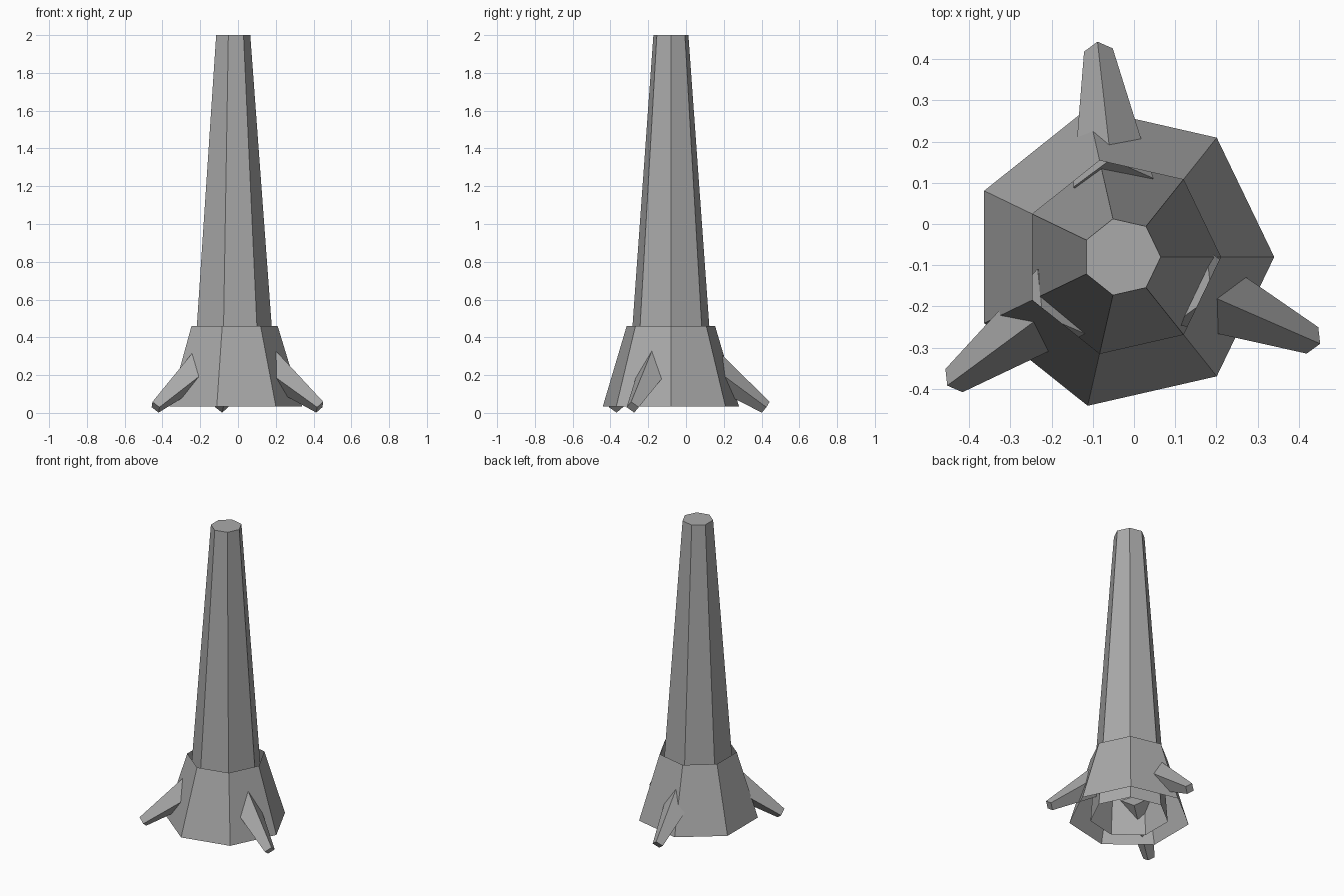
import bpy, bmesh, math
from mathutils import Vector

if "Cube" in bpy.data.objects:
    bpy.data.objects.remove(bpy.data.objects["Cube"])

CX, CY = -0.03, -0.08          # tower axis

grey = bpy.data.materials.new("plain grey")
grey.diffuse_color = (0.4, 0.4, 0.4, 1)
grey.use_nodes = True
grey.node_tree.nodes["Principled BSDF"].inputs["Base Color"].default_value = grey.diffuse_color


def tube(name, sides, p0, r0, p1, r1, side_dir, cap0=False, cap1=False):
    """Tapered flat-sided tube from p0 to p1; its first corner points along side_dir."""
    p0, p1 = Vector(p0), Vector(p1)
    a = Vector(side_dir).normalized()
    b = (p1 - p0).normalized().cross(a)
    bm = bmesh.new()
    rings = []
    for p, r in ((p0, r0), (p1, r1)):
        rings.append([bm.verts.new(p + r * (a * math.cos(t) + b * math.sin(t)))
                      for t in (2 * math.pi * i / sides for i in range(sides))])
    low, high = rings
    for i in range(sides):
        j = (i + 1) % sides
        bm.faces.new((low[i], low[j], high[j], high[i]))
    if cap0:
        bm.faces.new(low[::-1])
    if cap1:
        bm.faces.new(high)
    mesh = bpy.data.meshes.new(name)
    bm.to_mesh(mesh)
    bm.free()
    mesh.materials.append(grey)
    obj = bpy.data.objects.new(name, mesh)
    bpy.context.collection.objects.link(obj)
    return obj


# Tall shaft, hollow underneath, closed on top
tube("shaft", 7, (CX, CY, 0.033), 0.24, (CX, CY, 2.0), 0.095, (1, 0, 0), cap1=True)

# Flared collar, open at both ends
tube("collar", 7, (CX, CY, 0.033), 0.37, (CX, CY, 0.46), 0.24, (1, 0, 0))

# Three four-sided legs sloping outwards
for n in range(3):
    ang = math.radians(96.4 + 120 * n)
    u = Vector((math.cos(ang), math.sin(ang), 0))
    v = Vector((-u.y, u.x, 0))
    base = Vector((CX, CY, 0.262)) + u * 0.181
    tip = Vector((CX, CY, 0.03)) + u * 0.505
    tube(f"leg_{n + 1}", 4, base, 0.098, tip, 0.035, v, cap0=True, cap1=True)
